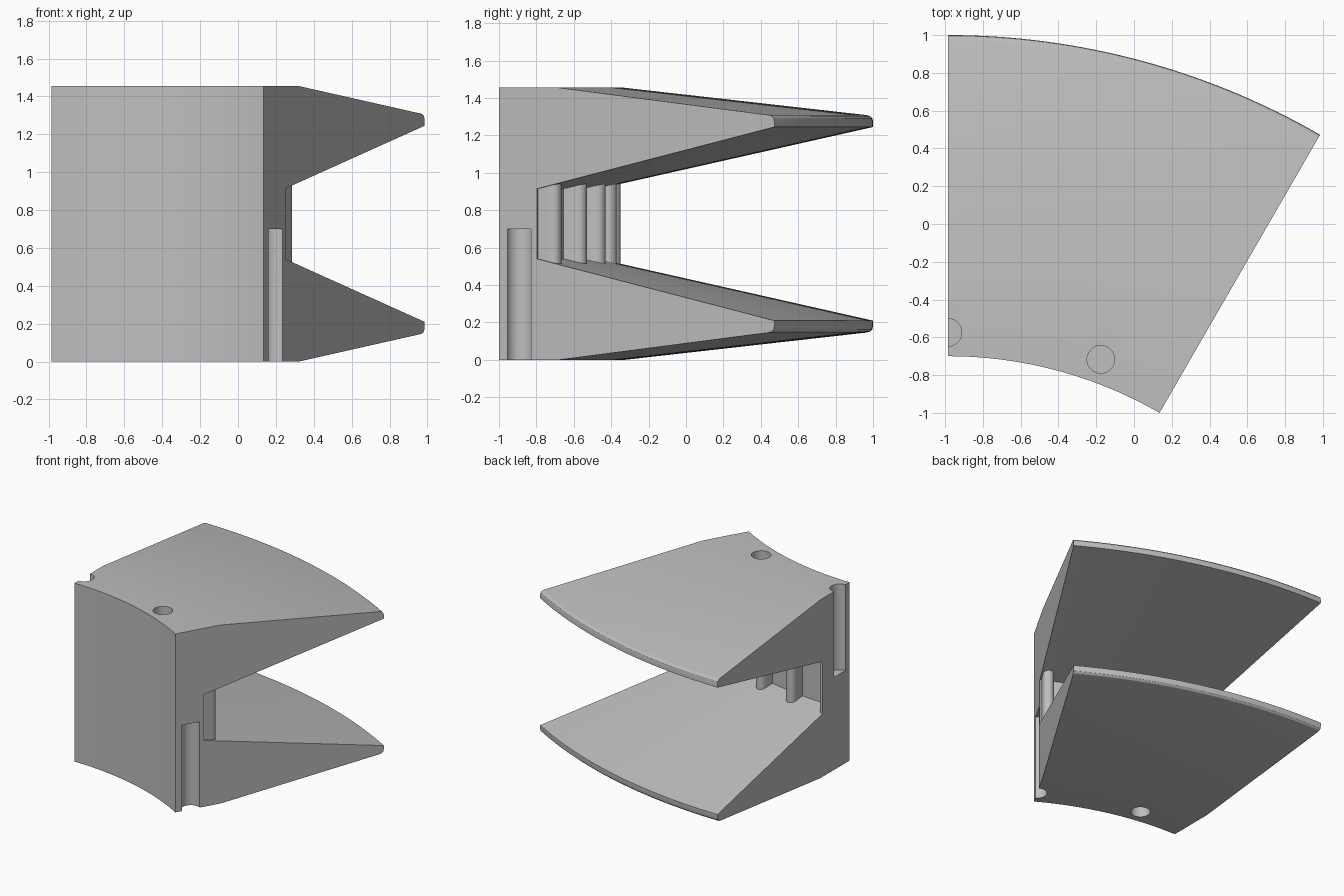
import bpy, bmesh, math

if "Cube" in bpy.data.objects:
    bpy.data.objects.remove(bpy.data.objects["Cube"])

CX, CY = -0.985, -2.94           # centre of the ring the wedge belongs to
SWEEP = math.radians(30)
H = 1.455
R_IN, R_OUT, R_FLAT = 2.24, 3.94, 2.61
R_SLOT, R_FIN = 2.475, 2.59
R_HOLE, HOLE_RAD, HOLE_DEPTH = 2.366, 0.073, 0.70

grey = bpy.data.materials.new("light_grey")
grey.diffuse_color = (0.52, 0.52, 0.52, 1)
grey.use_nodes = True
grey.node_tree.nodes["Principled BSDF"].inputs["Base Color"].default_value = grey.diffuse_color


def polar(r, a, z):
    """Angle is measured from +y towards +x."""
    return (CX + r * math.sin(a), CY + r * math.cos(a), z)


def slot_low(r):
    """Height of the sloping slot floor at radius r."""
    return 0.54 - (r - R_SLOT) * (0.54 - 0.21) / (R_OUT - R_SLOT)


def make_object(name, bm):
    bmesh.ops.recalc_face_normals(bm, faces=bm.faces)
    mesh = bpy.data.meshes.new(name)
    bm.to_mesh(mesh)
    bm.free()
    mesh.materials.append(grey)
    ob = bpy.data.objects.new(name, mesh)
    bpy.context.collection.objects.link(ob)
    return ob


def activate(ob):
    bpy.ops.object.select_all(action='DESELECT')
    ob.select_set(True)
    bpy.context.view_layer.objects.active = ob


def prism(name, low, high):
    """Closed solid between two matching outlines."""
    bm = bmesh.new()
    a = [bm.verts.new(p) for p in low]
    b = [bm.verts.new(p) for p in high]
    n = len(a)
    bm.faces.new(a)
    bm.faces.new(b)
    for i in range(n):
        j = (i + 1) % n
        bm.faces.new((a[i], a[j], b[j], b[i]))
    return make_object(name, bm)


# Wedge body: half profile mirrored about mid height, then swept 30 degrees
half = [(R_IN, 0), (R_FLAT, 0), (3.905, 0.146), (3.923, 0.151),
        (3.936, 0.163), (R_OUT, 0.18), (R_OUT, 0.21), (R_SLOT, 0.54)]
profile = half + [(r, H - z) for r, z in reversed(half)]
STEPS = 48
bm = bmesh.new()
rings = [[bm.verts.new(polar(r, SWEEP * s / STEPS, z)) for r, z in profile]
         for s in range(STEPS + 1)]
n = len(profile)
for p, q in zip(rings, rings[1:]):
    for i in range(n):
        j = (i + 1) % n
        bm.faces.new((p[i], p[j], q[j], q[i]))
bm.faces.new(rings[0])
bm.faces.new(rings[-1])
body = make_object("wedge_body", bm)

# Pin holes: from the top at 0 and 20 degrees, from the bottom at 10 and 30
for deg, z0, z1 in ((0, H - HOLE_DEPTH, H + 0.1), (20, H - HOLE_DEPTH, H + 0.1),
                    (10, -0.1, HOLE_DEPTH), (30, -0.1, HOLE_DEPTH)):
    x, y, _ = polar(R_HOLE, math.radians(deg), 0)
    circle = [(x + HOLE_RAD * math.cos(t), y + HOLE_RAD * math.sin(t))
              for t in (math.tau * (k + 0.5) / 32 for k in range(32))]
    cutter = prism("hole_cutter", [(u, v, z0) for u, v in circle],
                   [(u, v, z1) for u, v in circle])
    activate(body)
    mod = body.modifiers.new("hole", 'BOOLEAN')
    mod.operation = 'DIFFERENCE'
    mod.solver = 'EXACT'
    mod.object = cutter
    bpy.ops.object.modifier_apply(modifier=mod.name)
    bpy.data.objects.remove(cutter)

activate(body)
bpy.ops.object.shade_smooth_by_angle(angle=math.radians(25))

# Upright ribs with rounded noses along the back of the slot
HALF_W = 0.042
nose = [(R_FIN - HALF_W + HALF_W * math.sin(t), -HALF_W * math.cos(t))
        for t in (math.pi * k / 12 for k in range(13))]
for k in range(5):
    outline = [(R_SLOT - 0.02, -HALF_W)] + nose + [(R_SLOT - 0.02, HALF_W)]
    if k == 0:                   # first rib is halved by the end face
        outline = [p for p in outline if p[1] >= -1e-6]
        outline.insert(0, (R_SLOT - 0.02, 0))
    mid = math.radians(7.2 * k)
    low, high = [], []
    for r, w in outline:
        a = mid + w / R_FIN
        z = slot_low(r) - 0.004
        low.append(polar(r, a, z))
        high.append(polar(r, a, H - z))
    rib = prism("slot_rib_%d" % (k + 1), low, high)
    activate(rib)
    bpy.ops.object.shade_smooth_by_angle(angle=math.radians(30))
